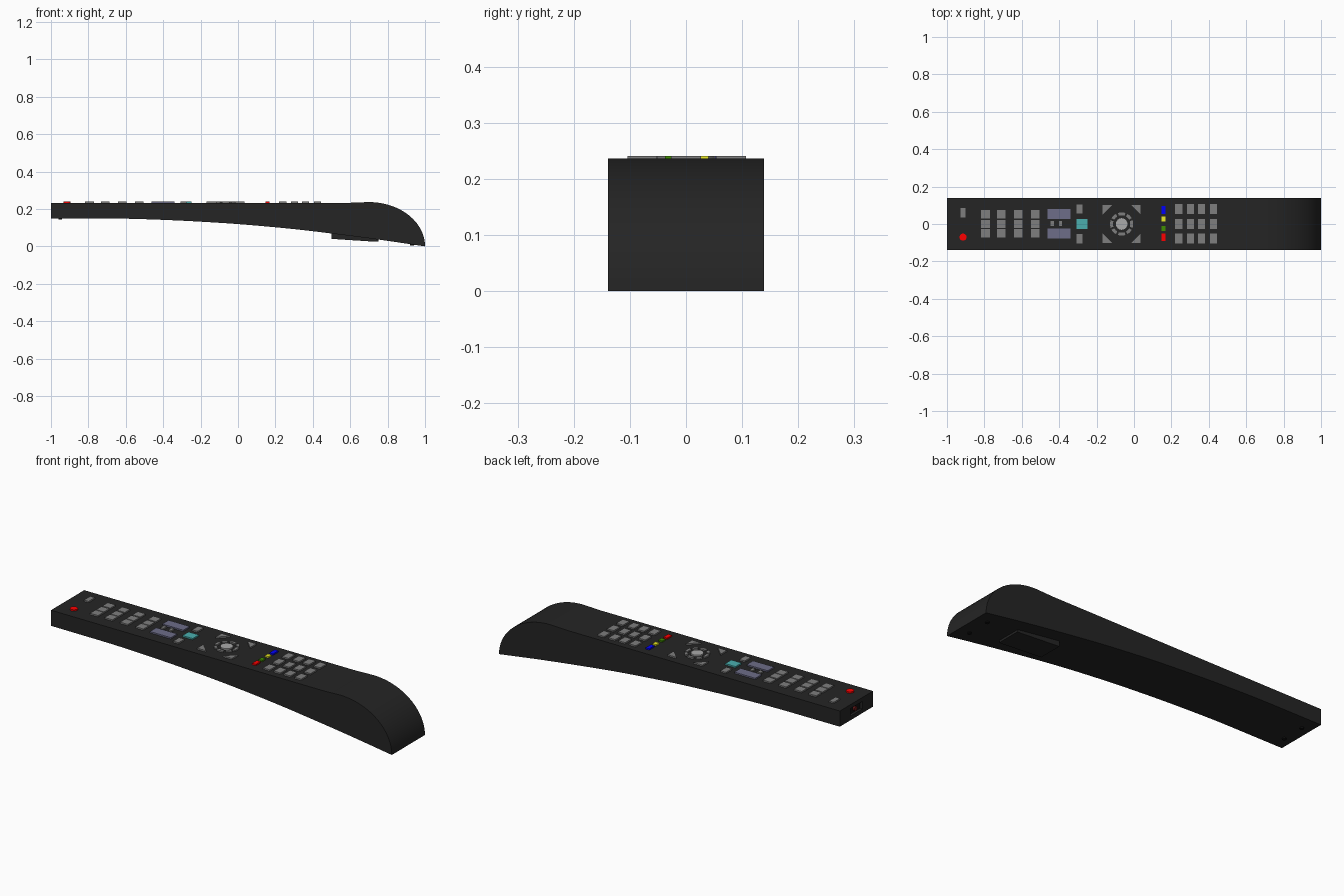
import bpy, bmesh
from math import sin, cos, pi, radians, sqrt

if "Cube" in bpy.data.objects:
    bpy.data.objects.remove(bpy.data.objects["Cube"])

HALF_W, TOP, HUMP, KEY_TOP = 0.139, 0.233, 0.2366, 0.2405


def material(name, rgb):
    m = bpy.data.materials.new(name)
    m.diffuse_color = (*rgb, 1)
    m.use_nodes = True
    m.node_tree.nodes["Principled BSDF"].inputs["Base Color"].default_value = m.diffuse_color
    return m


BLACK = material("body_black", (0.018, 0.018, 0.018))
DARK = material("dark", (0.006, 0.006, 0.006))
GREY = material("key_grey", (0.21, 0.21, 0.21))
LIGHT = material("key_light", (0.4, 0.4, 0.4))
LILAC = material("key_lilac", (0.155, 0.155, 0.25))
CYAN = material("key_cyan", (0.07, 0.43, 0.43))
RED = material("red", (1, 0, 0))
GREEN = material("green", (0.05, 0.28, 0))
YELLOW = material("yellow", (0.85, 0.85, 0.02))
BLUE = material("blue", (0, 0, 1))


def prism(name, base, shift, mat):
    """Closed solid: polygon of 3D points swept along a shift vector."""
    bm = bmesh.new()
    face = bm.faces.new([bm.verts.new(p) for p in base])
    ext = bmesh.ops.extrude_face_region(bm, geom=[face])["geom"]
    bmesh.ops.translate(bm, vec=shift, verts=[v for v in ext if isinstance(v, bmesh.types.BMVert)])
    bmesh.ops.recalc_face_normals(bm, faces=bm.faces)
    me = bpy.data.meshes.new(name)
    bm.to_mesh(me)
    bm.free()
    ob = bpy.data.objects.new(name, me)
    bpy.context.collection.objects.link(ob)
    me.materials.append(mat)
    return ob


def smooth(ob):
    bpy.ops.object.select_all(action="DESELECT")
    ob.select_set(True)
    bpy.context.view_layer.objects.active = ob
    bpy.ops.object.shade_smooth_by_angle(angle=radians(30))


def key(name, pts, mat=GREY):
    z = TOP - 0.006
    return prism(name, [(x, y, z) for x, y in pts], (0, 0, KEY_TOP - z), mat)


def rect_key(name, x, y, w, h, mat=GREY):
    w, h = w / 2, h / 2
    return key(name, [(x - w, y - h), (x + w, y - h), (x + w, y + h), (x - w, y + h)], mat)


def round_key(name, x, y, r, mat=GREY):
    ob = key(name, [(x + r * cos(i * pi / 16), y + r * sin(i * pi / 16)) for i in range(32)], mat)
    smooth(ob)


def underside(x):
    pts = [(-1, .15), (-.6, .149), (-.3, .138), (0, .12), (.3, .093), (.5, .069), (.75, .037), (1, 0)]
    for (x0, z0), (x1, z1) in zip(pts, pts[1:]):
        if x <= x1:
            return z0 + (z1 - z0) * (x - x0) / (x1 - x0)
    return 0


# Body: side profile with curved belly and rounded heel
profile = [(-1, TOP), (0.6, TOP), (0.65, TOP + 0.002)]
profile += [(0.70 + 0.30 * sin(a), HUMP * cos(a)) for a in [i * pi / 48 for i in range(25)]]
for i in range(1, 41):
    x = 1 - i * 0.05
    # averaging rounds off the belly's control polygon
    z = underside(x) if i in (1, 40) else sum(underside(x + d) for d in (-.1, -.05, 0, .05, .1)) / 5 if -0.85 < x < 0.88 else underside(x)
    profile.append((x, z))
body = prism("body", [(x, -HALF_W, z) for x, z in profile], (0, 2 * HALF_W, 0), BLACK)

# Emitter window recessed in the front end
cutter = prism("window_cutter", [(-1.02, -.05, .172), (-1.02, .05, .172), (-1.02, .05, .212), (-1.02, -.05, .212)],
               (0.035, 0, 0), DARK)
mod = body.modifiers.new("window", "BOOLEAN")
mod.object, mod.operation, mod.solver = cutter, "DIFFERENCE", "EXACT"
cutter.hide_render = True
cutter.hide_set(True)
bpy.context.view_layer.objects.active = body
bpy.ops.object.modifier_apply(modifier="window")
bpy.data.objects.remove(cutter)
smooth(body)
prism("window_back", [(-.984, -.05, .172), (-.984, .05, .172), (-.984, .05, .212), (-.984, -.05, .212)],
      (-0.003, 0, 0), DARK)
led = prism("emitter_led", [(-.985, .012 * cos(i * pi / 8), .192 + .012 * sin(i * pi / 8)) for i in range(16)],
            (-0.012, 0, 0), material("led_red", (.15, .01, .01)))
smooth(led)

# Battery cover grip and four feet underneath
prism("battery_grip", [(.5, -.065, .078), (.75, -.065, .047), (.75, -.065, .025), (.73, -.065, .025), (.5, -.065, .04)],
      (0, .13, 0), BLACK)
for x in (-0.95, 0.93):
    for y in (-0.063, 0.063):
        z = underside(x)
        foot = prism("foot", [(x + .01 * cos(i * pi / 8), y + .01 * sin(i * pi / 8), z - .006) for i in range(16)],
                     (0, 0, .014), DARK)
        smooth(foot)

# Power and source keys
round_key("power_key", -0.914, -0.07, 0.019, RED)
rect_key("source_key", -0.914, 0.06, 0.027, 0.053)

# Number keys and transport keys
for x in (-0.794, -0.709, -0.618, -0.527):
    for y in (0.053, 0, -0.05):
        rect_key("number_key", x, y, 0.046, 0.045)
for x in (0.24, 0.302, 0.361, 0.425):
    for y in (0.08, 0, -0.078):
        rect_key("transport_key", x, y, 0.039, 0.053)

# Volume and channel rockers with small keys between
for y in (0.053, -0.051):
    rect_key("rocker_key", -0.401, y, 0.123, 0.053, LILAC)
for x in (-0.438, -0.393):
    rect_key("small_key", x, 0.003, 0.018, 0.026)
rect_key("menu_key", -0.278, 0, 0.06, 0.051, CYAN)
for y in (0.08, -0.078):
    rect_key("side_key", -0.292, y, 0.032, 0.05)

# Navigation pad: centre key, segmented ring, corner triangles
CX = -0.066
round_key("confirm_key", CX, 0, 0.031, LIGHT)


def arc(name, mid, span, r0, r1):
    angs = [radians(mid - span / 2 + span * i / 8) for i in range(9)]
    pts = [(CX + r1 * cos(a), r1 * sin(a)) for a in angs]
    key(name, pts + [(CX + r0 * cos(a), r0 * sin(a)) for a in reversed(angs)])


for q in range(4):
    arc("direction_key", 90 * q, 38, 0.046, 0.062)
    arc("ring_key", 90 * q + 45, 30, 0.046, 0.062)
for sx in (-1, 1):
    for sy in (-1, 1):
        key("corner_key", [(CX + sx * .102, sy * .102), (CX + sx * .05, sy * .102), (CX + sx * .102, sy * .05)])

# Colour keys
for name, y, h, mat in (("blue_key", .075, .045, BLUE), ("yellow_key", .027, .027, YELLOW),
                        ("green_key", -.024, .027, GREEN), ("red_key", -.072, .04, RED)):
    rect_key(name, 0.158, y, 0.022, h, mat)
